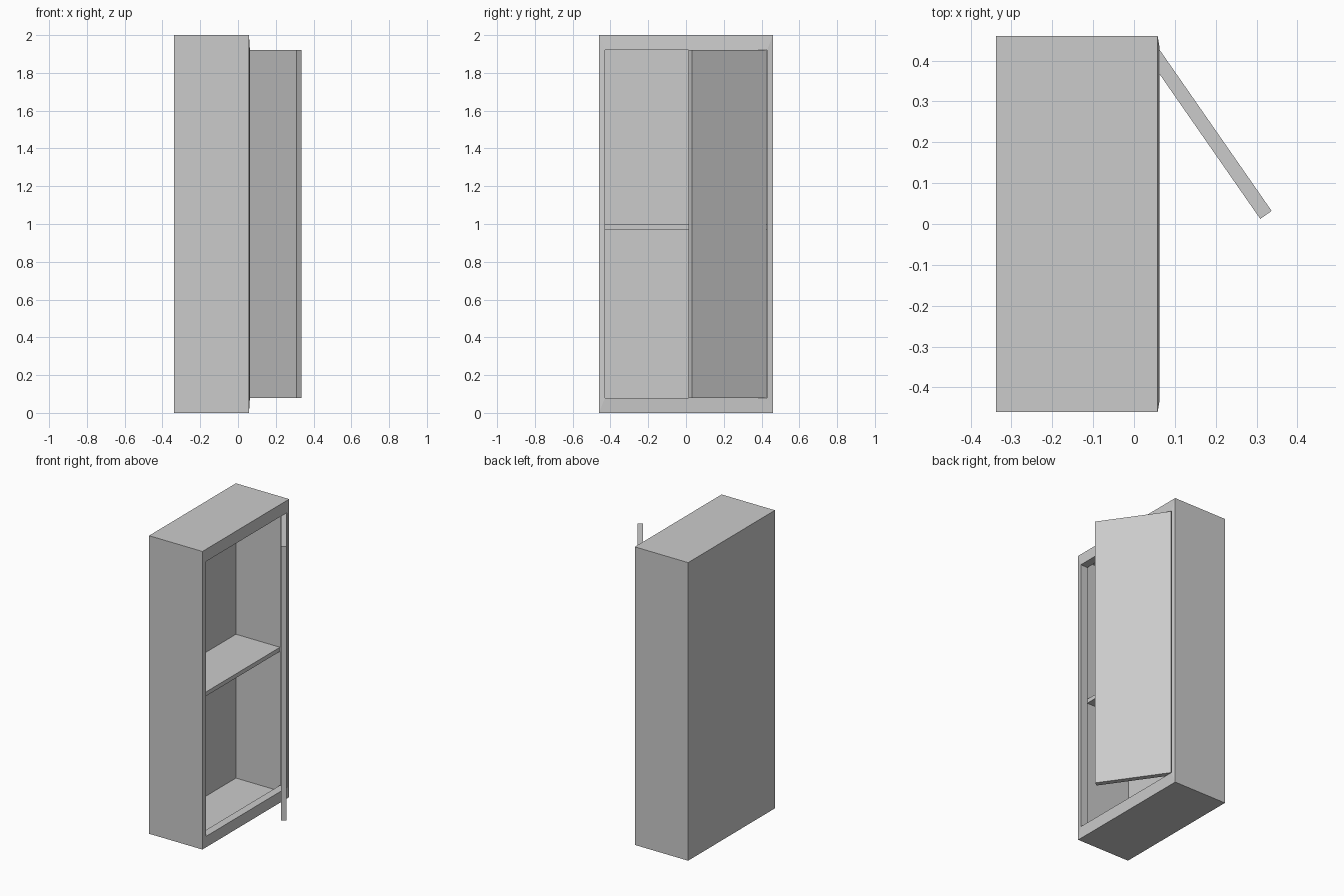
import bpy, bmesh
from mathutils import Vector

if "Cube" in bpy.data.objects:
    bpy.data.objects.remove(bpy.data.objects["Cube"])


def mesh_object(name, bm):
    bmesh.ops.recalc_face_normals(bm, faces=bm.faces)
    me = bpy.data.meshes.new(name)
    bm.to_mesh(me)
    bm.free()
    ob = bpy.data.objects.new(name, me)
    bpy.context.collection.objects.link(ob)
    return ob


def prism(name, outline, z0, z1):
    bm = bmesh.new()
    base = bm.faces.new([bm.verts.new((x, y, z0)) for x, y in outline])
    top = bmesh.ops.extrude_face_region(bm, geom=[base])["geom"]
    bmesh.ops.translate(bm, vec=(0, 0, z1 - z0),
                        verts=[v for v in top if isinstance(v, bmesh.types.BMVert)])
    return mesh_object(name, bm)


# Cabinet shell: rectangular rings (x, half width, margin from floor and top),
# running over the outside, round the front lip and into the hollow
rings = [(-0.338, 0.46, 0.0), (0.058, 0.46, 0.0), (0.063, 0.43, 0.078),
         (0.010, 0.43, 0.078), (0.010, 0.438, 0.035), (-0.322, 0.438, 0.035)]
bm = bmesh.new()
loops = [[bm.verts.new((x, y, z)) for y, z in
          ((-w, m), (w, m), (w, 2 - m), (-w, 2 - m))] for x, w, m in rings]
for a, b in zip(loops, loops[1:]):
    for i in range(4):
        j = (i + 1) % 4
        bm.faces.new((a[i], a[j], b[j], b[i]))
bm.faces.new(loops[0])
bm.faces.new(loops[-1])
mesh_object("cabinet_body", bm)

# Middle shelf
prism("shelf", [(-0.322, -0.438), (0.005, -0.438), (0.005, 0.438), (-0.322, 0.438)],
      0.972, 1.0)

# Door, swung open about its hinge edge
hinge = Vector((0.063, 0.426))
along = Vector((0.274, -0.394))
inward = Vector((-0.819, -0.574)) * 0.034
prism("door", [hinge, hinge + along, hinge + along + inward, hinge + inward], 0.08, 1.92)
